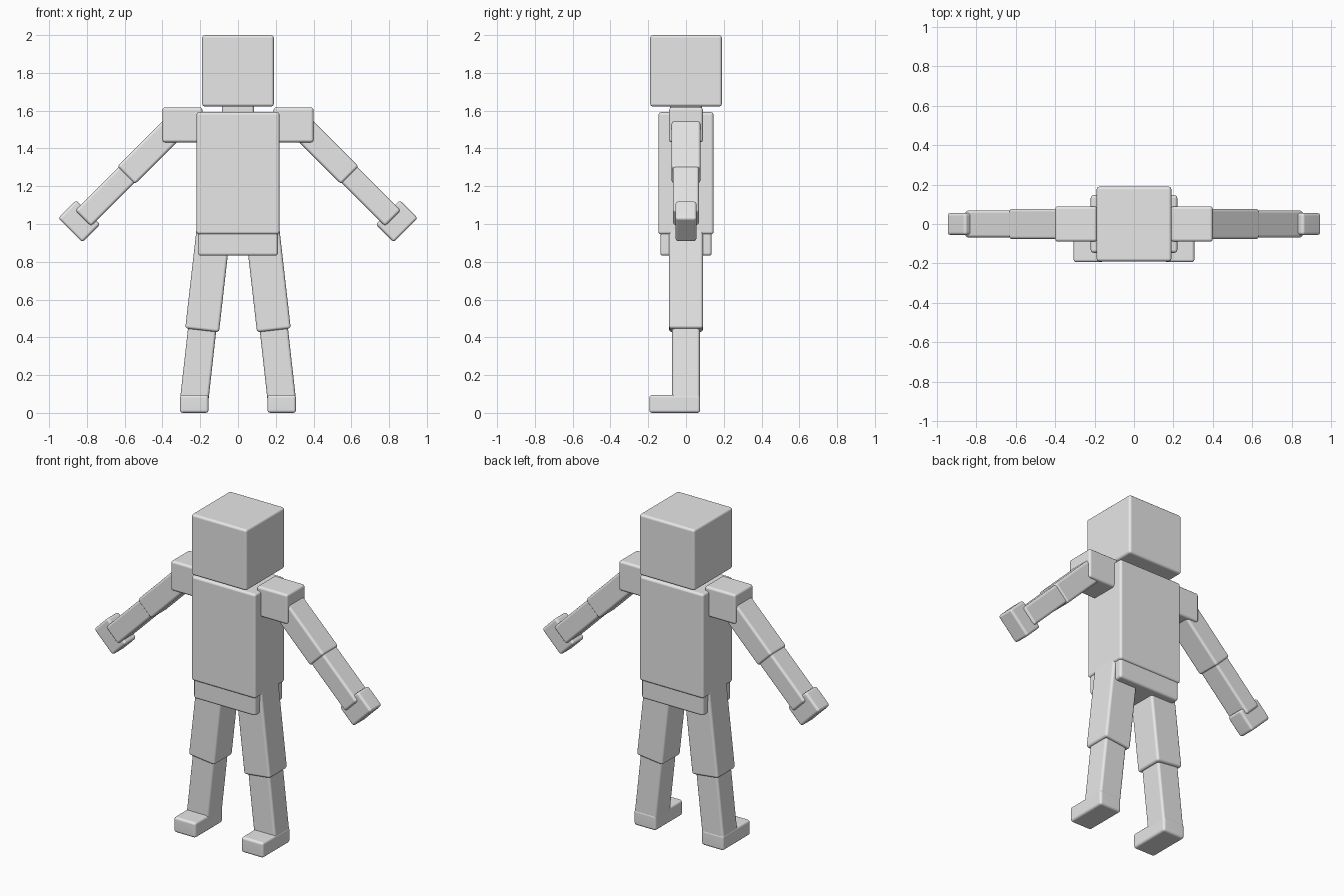
import bpy
import bmesh
from mathutils import Matrix, Vector

if "Cube" in bpy.data.objects:
    bpy.data.objects.remove(bpy.data.objects["Cube"])

grey = bpy.data.materials.new("plain grey")
grey.diffuse_color = (0.8, 0.8, 0.8, 1)
grey.use_nodes = True
grey.node_tree.nodes["Principled BSDF"].inputs["Base Color"].default_value = grey.diffuse_color


def box(name, size, matrix, bevel=0.015):
    """Rounded-edge box placed by a matrix."""
    bm = bmesh.new()
    bmesh.ops.create_cube(bm, size=1)
    bmesh.ops.scale(bm, vec=size, verts=bm.verts)
    bmesh.ops.bevel(bm, geom=bm.edges[:], offset=bevel, segments=3,
                    profile=0.5, affect='EDGES')
    bm.transform(matrix)
    for f in bm.faces:
        f.smooth = True
    mesh = bpy.data.meshes.new(name)
    bm.to_mesh(mesh)
    bm.free()
    mesh.materials.append(grey)
    obj = bpy.data.objects.new(name, mesh)
    bpy.context.collection.objects.link(obj)
    # keep the broad faces flat next to the rounded edges
    mod = obj.modifiers.new("flat_faces", 'WEIGHTED_NORMAL')
    mod.weight = 100
    return obj


def block(name, low, high, bevel=0.015):
    """Upright box between two opposite corners."""
    a, b = Vector(low), Vector(high)
    return box(name, b - a, Matrix.Translation((a + b) / 2), bevel)


def limb(name, start, end, width, depth, bevel=0.015):
    """Box running between two (x, z) points, width in the x-z plane."""
    a, b = Vector((start[0], 0, start[1])), Vector((end[0], 0, end[1]))
    along = (b - a).normalized()
    front = Vector((0, 1, 0))
    side = front.cross(along)
    turn = Matrix((side, front, along)).transposed().to_4x4()
    return box(name, Vector((width, depth, (b - a).length)),
               Matrix.Translation((a + b) / 2) @ turn, bevel)


# Head, neck and body
block("head", (-0.19, -0.19, 1.622), (0.19, 0.19, 2.0))
block("neck", (-0.085, -0.085, 1.56), (0.085, 0.085, 1.65))
block("torso", (-0.22, -0.146, 0.945), (0.22, 0.146, 1.592))
block("pelvis", (-0.212, -0.136, 0.832), (0.212, 0.136, 0.98))

for s, tag in ((-1, "left"), (1, "right")):
    # Arm
    xs = sorted((s * 0.188, s * 0.4))
    block(tag + "_shoulder", (xs[0], -0.09, 1.432), (xs[1], 0.09, 1.617))
    limb(tag + "_upper_arm", (s * 0.33, 1.52), (s * 0.592, 1.258), 0.132, 0.154)
    limb(tag + "_forearm", (s * 0.56, 1.29), (s * 0.82, 1.03), 0.118, 0.138)
    limb(tag + "_hand", (s * 0.793, 1.062), (s * 0.888, 0.967), 0.18, 0.112)
    # Leg
    limb(tag + "_thigh", (s * 0.127, 0.99), (s * 0.19, 0.437), 0.18, 0.18)
    limb(tag + "_shin", (s * 0.188, 0.46), (s * 0.232, 0.065), 0.15, 0.146)
    xs = sorted((s * 0.156, s * 0.307))
    block(tag + "_foot", (xs[0], -0.194, 0.0), (xs[1], 0.075, 0.095))
